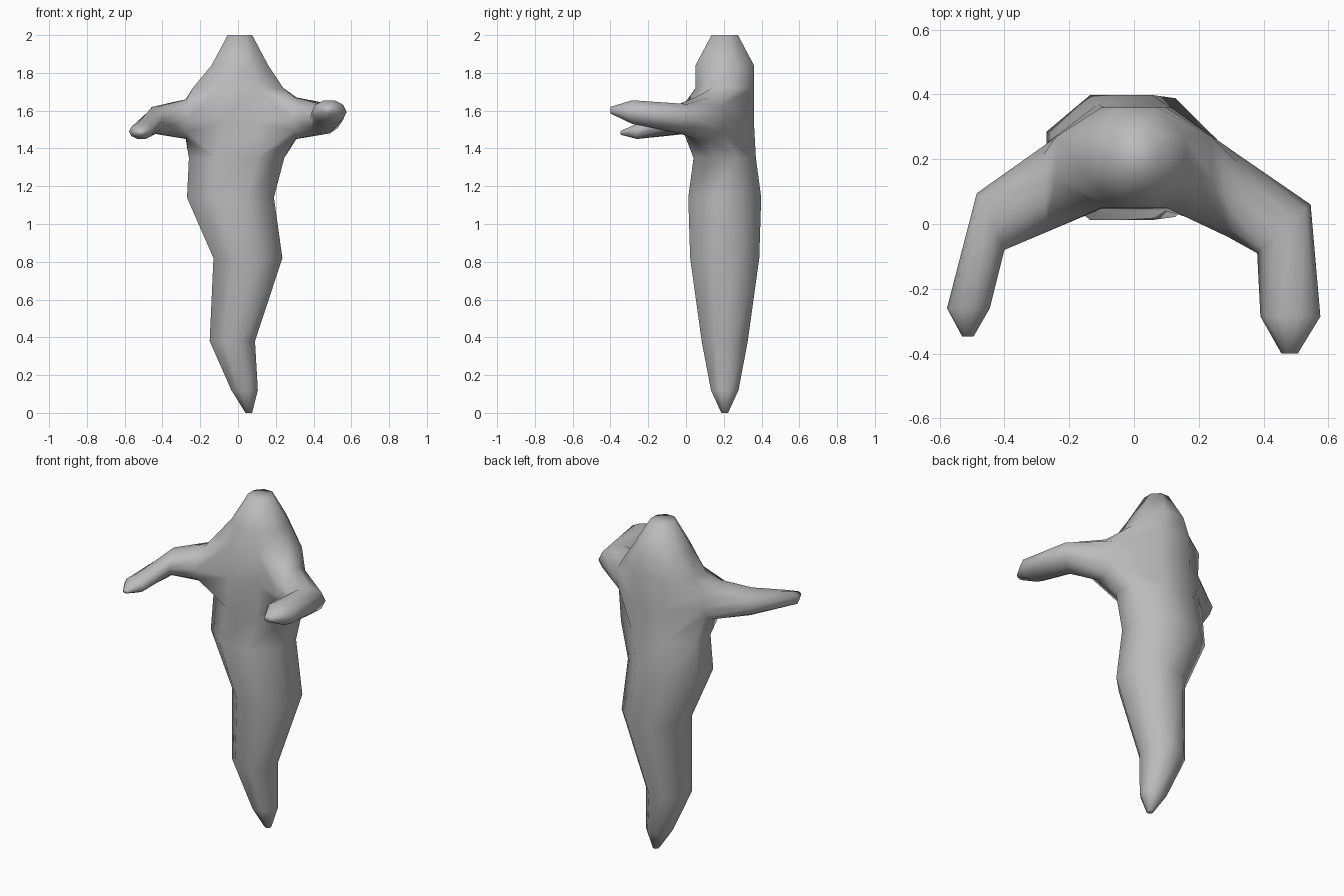
import bpy, bmesh
from math import cos, sin, pi
from mathutils import Vector

cube = bpy.data.objects.get("Cube")
if cube:
    bpy.data.objects.remove(cube)

grey = bpy.data.materials.new("plain grey")
grey.use_nodes = True
grey.diffuse_color = (0.5, 0.5, 0.5, 1)
grey.node_tree.nodes["Principled BSDF"].inputs["Base Color"].default_value = (0.5, 0.5, 0.5, 1)

bm = bmesh.new()
SIDES = 8
MID_Y = 0.205


def body_ring(z, x0, x1, half_y):
    """Octagon with flat sides towards the front, back, left and right."""
    grow = 1 / cos(pi / SIDES)
    ring = []
    for i in range(SIDES):
        a = 2 * pi * (i + 0.5) / SIDES
        ring.append(bm.verts.new(((x0 + x1) / 2 + cos(a) * grow * (x1 - x0) / 2,
                                  MID_Y + sin(a) * grow * half_y, z)))
    return ring


def arm_ring(back, front, low, high):
    """Ten-sided ring across an arm, from its back edge over the top to its front edge."""
    back, front = Vector((*back, 0)), Vector((*front, 0))
    ring = []
    for i in range(10):
        a = pi * i / 5
        p = (back + front) / 2 + cos(a) * (back - front) / 2
        p.z = (low + high) / 2 + sin(a) / sin(0.4 * pi) * (high - low) / 2
        ring.append(bm.verts.new(p))
    return ring


def bridge(a, b, skip=()):
    n = len(a)
    for i in range(n):
        if i not in skip:
            j = (i + 1) % n
            bm.faces.new((a[i], a[j], b[j], b[i]))


# Body: z, left and right edges, half depth
rings = [body_ring(*r) for r in (
    (0.0, 0.04, 0.075, 0.018),
    (0.12, -0.035, 0.105, 0.073),
    (0.38, -0.15, 0.09, 0.122),
    (0.82, -0.13, 0.235, 0.183),
    (1.14, -0.27, 0.19, 0.193),
    (1.35, -0.26, 0.245, 0.165),
    (1.53, -0.24, 0.26, 0.155),
    (1.72, -0.24, 0.24, 0.155),
    (1.84, -0.14, 0.16, 0.155),
    (2.0, -0.055, 0.075, 0.07))]
LOW, MID, HIGH = 5, 6, 7
SIDE_FACES = (2, 3, 4, 6, 7, 0)   # left open for the arms
for i in range(len(rings) - 1):
    bridge(rings[i], rings[i + 1], SIDE_FACES if i in (LOW, MID) else ())
bm.faces.new(rings[0])
bm.faces.new(rings[-1])

# Arms: shoulder, elbow, wrist and tip grow out of the openings
right_arm = (((-0.28, 0.24), (-0.27, -0.025), 1.45, 1.66),
             ((-0.485, 0.095), (-0.40, -0.08), 1.48, 1.62),
             ((-0.577, -0.26), (-0.445, -0.26), 1.45, 1.53),
             ((-0.53, -0.347), (-0.495, -0.347), 1.473, 1.493))
left_arm = (((0.32, 0.215), (0.29, -0.04), 1.45, 1.67),
            ((0.545, 0.06), (0.38, -0.09), 1.48, 1.635),
            ((0.575, -0.285), (0.39, -0.285), 1.53, 1.655),
            ((0.505, -0.40), (0.455, -0.40), 1.585, 1.62))
for arm, order in ((right_arm, (2, 3, 4, 5)), (left_arm, (1, 0, 7, 6))):
    previous = ([rings[MID][order[0]]] + [rings[HIGH][k] for k in order]
                + [rings[MID][order[3]]] + [rings[LOW][k] for k in reversed(order)])
    for section in arm:
        ring = arm_ring(*section)
        bridge(previous, ring)
        previous = ring
    bm.faces.new(previous)

bmesh.ops.recalc_face_normals(bm, faces=bm.faces)
for face in bm.faces:
    face.smooth = True

mesh = bpy.data.meshes.new("ghost_body")
bm.to_mesh(mesh)
bm.free()
mesh.materials.append(grey)
body = bpy.data.objects.new("ghost_body", mesh)
bpy.context.collection.objects.link(body)
